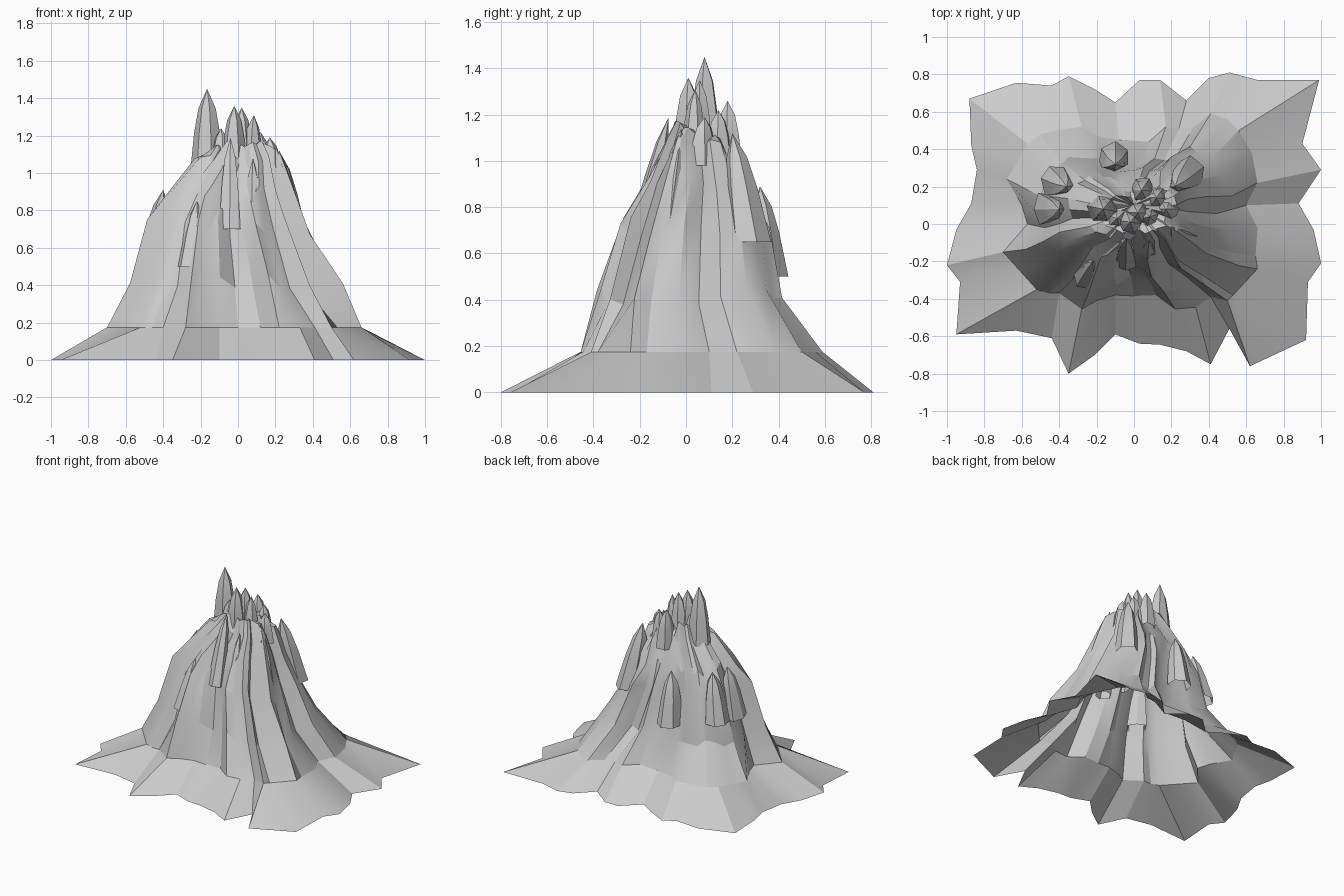
import bpy, math, random
from mathutils import Vector

random.seed(4)

# Paired outlines: ragged ground edge and foot of the cliffs, counter-clockwise
ground = [(.99, .77), (.66, .77), (.51, .81), (.40, .78), (.28, .66), (.14, .77), (.03, .77),
          (-.10, .65), (-.21, .72), (-.35, .79), (-.44, .74), (-.63, .755), (-.88, .67),
          (-.87, .42), (-.84, .29), (-.87, .11), (-.95, -.03), (-1, -.22), (-.93, -.31),
          (-.95, -.59), (-.63, -.57), (-.44, -.61), (-.35, -.80), (-.21, -.70), (-.10, -.59),
          (.03, -.64), (.14, -.645), (.28, -.68), (.41, -.75), (.51, -.56), (.62, -.76),
          (.92, -.62), (.93, -.31), (1, -.21), (.96, -.03), (.88, .11), (1, .29), (.90, .43)]
foot = [(.56, .50), (.50, .56), (.41, .59), (.32, .52), (.24, .51), (.17, .52), (.08, .44),
        (-.08, .45), (-.19, .47), (-.28, .52), (-.42, .50), (-.50, .48), (-.57, .43),
        (-.62, .34), (-.68, .24), (-.60, .10), (-.57, 0), (-.70, -.15), (-.61, -.25),
        (-.52, -.35), (-.46, -.37), (-.40, -.37), (-.28, -.455), (-.20, -.41), (-.10, -.38),
        (0, -.385), (.12, -.38), (.22, -.455), (.33, -.445), (.41, -.39), (.50, -.41),
        (.53, -.38), (.66, -.24), (.65, -.17), (.66, -.02), (.60, .10), (.66, .22), (.63, .38)]


def make_object(name, verts, faces):
    mesh = bpy.data.meshes.new(name)
    mesh.from_pydata(verts, [], faces)
    mesh.update()
    ob = bpy.data.objects.new(name, mesh)
    bpy.context.collection.objects.link(ob)
    bpy.context.view_layer.objects.active = ob
    ob.select_set(True)
    bpy.ops.object.shade_smooth_by_angle(angle=math.radians(22))
    ob.select_set(False)
    return ob


def loft(name, rings, tip=None):
    n = len(rings[0])
    verts = [v for r in rings for v in r]
    faces = [(k * n + i, k * n + (i + 1) % n, (k + 1) * n + (i + 1) % n, (k + 1) * n + i)
             for k in range(len(rings) - 1) for i in range(n)]
    if tip:
        verts.append(tip)
        base = (len(rings) - 1) * n
        faces += [(base + i, base + (i + 1) % n, len(verts) - 1) for i in range(n)]
    return make_object(name, verts, faces)


# Sloping skirt around the mountain, open underneath
foot_ring = [(x, y, .175) for x, y in foot]
loft("skirt", [[(x, y, 0) for x, y in ground], foot_ring])

# Fluted cliffs: the foot outline shrinks upward, each column with its own depth
levels = [(.42, -.03, .03, .83, .79), (.72, -.055, .045, .62, .63), (.90, -.05, .06, .50, .47),
          (1.06, 0, .055, .34, .31), (1.14, 0, .06, .25, .22)]
flute = [random.uniform(.86, 1.03) for _ in foot]
rings = [foot_ring]
for z, cx, cy, sx, sy in levels:
    ring = []
    for (x, y), f in zip(foot, flute):
        g = f * random.uniform(.96, 1.03)
        ring.append((cx + (x + .02) * sx * g, cy + (y - .065) * sy * g,
                     z + random.uniform(-.05, .04)))
    rings.append(ring)
loft("cliffs", rings, (0, .1, 1.1))


# Jagged rock spires: x, y, tip height, base height, base radius
def spire(name, x, y, top, low, r, lean=(0, 0), n=6):
    rings = []
    turn = random.uniform(0, 1)
    wob = [random.uniform(.8, 1.15) for _ in range(n)]
    for t, s in ((0, 1), (.5, .75), (.78, .5)):
        ring = []
        for i in range(n):
            a = turn + math.tau * i / n
            ring.append((x + lean[0] * (1 - t) + r * s * wob[i] * math.cos(a),
                         y + lean[1] * (1 - t) + r * s * wob[i] * math.sin(a),
                         low + (top - low) * t))
        rings.append(ring)
    loft(name, rings, (x, y, top))


peaks = [(-.165, .08, 1.45, .98, .085), (-.02, .01, 1.36, 1.0, .075), (.02, .06, 1.35, 1.05, .07),
         (.085, .04, 1.31, 1.0, .065), (.04, .18, 1.26, .98, .07), (.17, .08, 1.19, .98, .07),
         (-.09, .03, 1.24, 1.0, .07), (.12, .14, 1.22, 1.0, .06)]
for i, p in enumerate(peaks):
    spire(f"peak_{i + 1}", *p)

# Buttresses leaning in against the cliff sides
buttresses = [(-.04, -.075, 1.19, .70, .06, (0, -.12)), (.22, .2, 1.12, .65, .09, (.07, .07)),
              (-.40, .08, .91, .55, .09, (-.06, 0)), (-.36, .20, .90, .55, .09, (-.06, .04)),
              (-.10, .32, .89, .50, .09, (0, .04)), (-.22, -.2, .85, .50, .07, (-.04, -.08)),
              (.20, -.02, 1.14, .70, .07, (.08, -.06)), (.08, -.09, 1.08, .60, .06, (.02, -.12))]
for i, b in enumerate(buttresses):
    spire(f"buttress_{i + 1}", *b)
